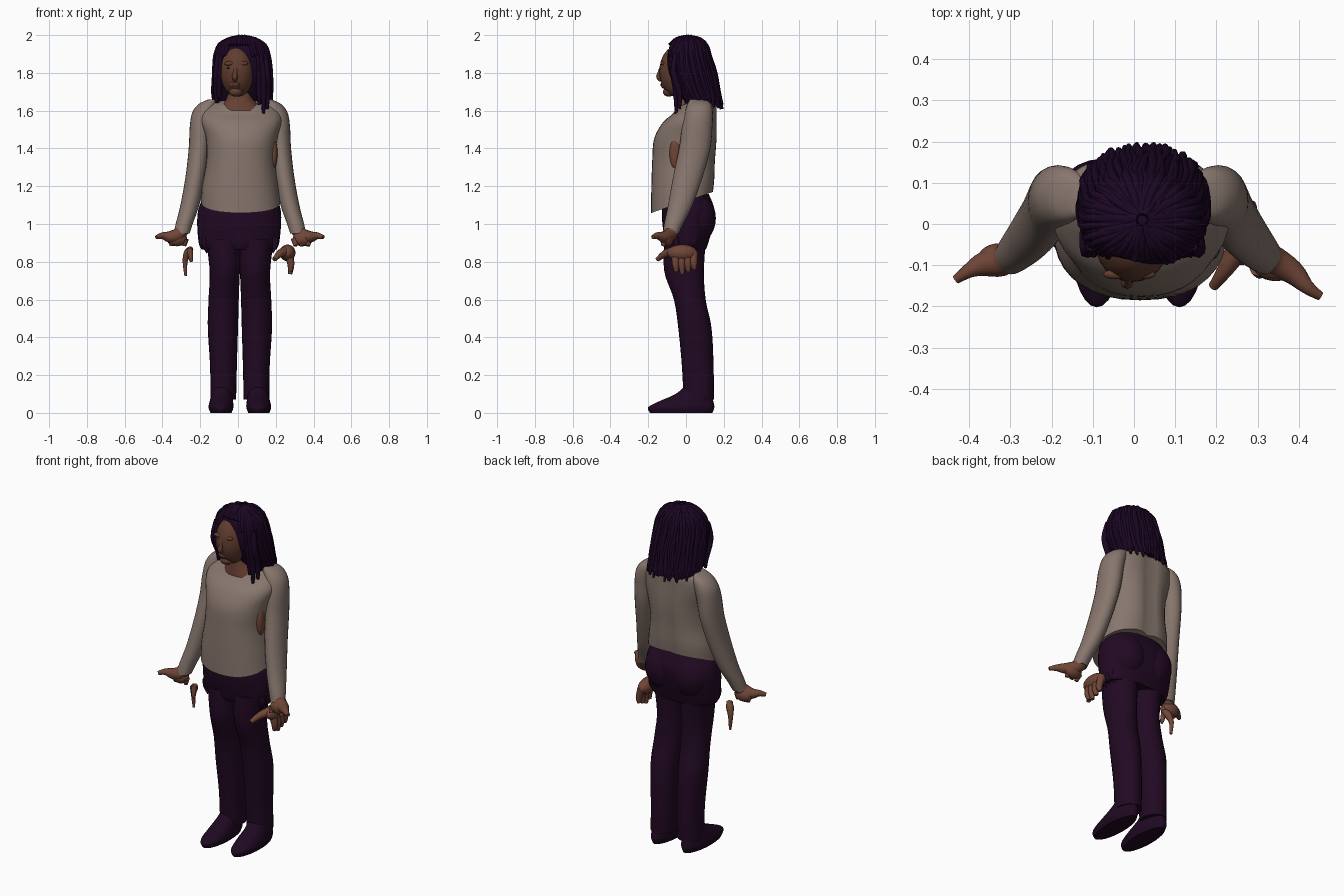
import bpy, bmesh, math, random
from mathutils import Vector

random.seed(4)
if "Cube" in bpy.data.objects:
    bpy.data.objects.remove(bpy.data.objects["Cube"])


def material(name, rgb):
    m = bpy.data.materials.new(name)
    m.use_nodes = True
    m.diffuse_color = (*rgb, 1)
    m.node_tree.nodes["Principled BSDF"].inputs["Base Color"].default_value = (*rgb, 1)
    return m


WOOL = material("beige wool", (0.24, 0.18, 0.152))
SKIN = material("brown skin", (0.162, 0.06, 0.038))
FACE = material("face skin", (0.12, 0.046, 0.028))
LIPS = material("dark lips", (0.075, 0.026, 0.018))
HAIR = material("dark plum hair", (0.011, 0.002, 0.017))
CLOTH = material("plum cloth", (0.0155, 0.0027, 0.0165))
SHOE = material("shoe plum", (0.0135, 0.0027, 0.0155))


def finish(name, bm, mat, angle=50):
    bmesh.ops.recalc_face_normals(bm, faces=bm.faces)
    me = bpy.data.meshes.new(name)
    bm.to_mesh(me)
    bm.free()
    me.materials.append(mat)
    me.polygons.foreach_set("use_smooth", [True] * len(me.polygons))
    me.set_sharp_from_angle(angle=math.radians(angle))
    ob = bpy.data.objects.new(name, me)
    bpy.context.collection.objects.link(ob)


def skin_rings(bm, rings):
    loops = [[bm.verts.new(p) for p in ring] for ring in rings]
    n = len(loops[0])
    for a, b in zip(loops, loops[1:]):
        for i in range(n):
            j = (i + 1) % n
            bm.faces.new((a[i], a[j], b[j], b[i]))
    bm.faces.new(loops[0])
    bm.faces.new(loops[-1])


def smooth_rows(rows, steps):
    """Catmull-Rom interpolation between control rows."""
    out = []
    for i in range(len(rows) - 1):
        p0, p3 = rows[max(i - 1, 0)], rows[min(i + 2, len(rows) - 1)]
        for k in range(steps):
            t = k / steps
            out.append([0.5 * (2 * b + (c - a) * t + (2 * a - 5 * b + 4 * c - d) * t * t
                               + (3 * b - a - 3 * c + d) * t ** 3)
                        for a, b, c, d in zip(p0, rows[i], rows[i + 1], p3)])
    return out + [list(rows[-1])]


def loft(name, rows, mat, n=36, steps=5, power=2.0, groove=0.0):
    """Stack of level ovals: centre x, centre y, z, x radius, y radius, tilt."""
    rows = [tuple(r) + (0,) * (6 - len(r)) for r in rows]
    rings = []
    for cx, cy, z, rx, ry, tilt in smooth_rows(rows, steps):
        ring = []
        for i in range(n):
            t = math.tau * i / n
            c, s = math.cos(t), math.sin(t)
            x = rx * math.copysign(abs(c) ** (2 / power), c)
            y = ry * math.copysign(abs(s) ** (2 / power), s)
            if s > 0:
                y -= groove * math.exp(-(x / 0.035) ** 2)
            ring.append((cx + x, cy + y, z + tilt * y))
        rings.append(ring)
    bm = bmesh.new()
    skin_rings(bm, rings)
    finish(name, bm, mat)


def tube(bm, pts, n=8, steps=3):
    """Round limb through points x, y, z, radius."""
    pts = smooth_rows(pts, steps)
    rings = []
    for i, p in enumerate(pts):
        d = Vector(pts[min(i + 1, len(pts) - 1)][:3]) - Vector(pts[max(i - 1, 0)][:3])
        u = d.orthogonal().normalized() if not rings else (u - d * (u.dot(d) / d.dot(d))).normalized()
        v = d.normalized().cross(u)
        rings.append([Vector(p[:3]) + (u * math.cos(math.tau * k / n) + v * math.sin(math.tau * k / n)) * p[3]
                      for k in range(n)])
    skin_rings(bm, rings)


def add_blob(bm, loc, rad):
    vs = bmesh.ops.create_uvsphere(bm, u_segments=24, v_segments=16, radius=1)["verts"]
    for v in vs:
        v.co = Vector(a * r + b for a, r, b in zip(v.co, rad, loc))


def blob(name, loc, rad, mat):
    bm = bmesh.new()
    add_blob(bm, loc, rad)
    finish(name, bm, mat)


# Sweater body, neck and the torn patch in its side
loft("sweater_body", [(.015, -.018, 1.115, .21, .167, .34), (.012, -.014, 1.2, .203, .17, .2),
                      (.015, -.009, 1.33, .183, .17), (.02, 0, 1.45, .19, .169),
                      (.018, .022, 1.55, .215, .146, .1), (.015, .048, 1.615, .195, .116, .25),
                      (.015, .047, 1.652, .13, .088, .35)], WOOL, power=2.25, groove=.02)
loft("neck", [(.015, .028, 1.6, .115, .09), (.01, .01, 1.66, .074, .072), (0, -.005, 1.74, .06, .06)], SKIN)
blob("side_tear", (.187, -.055, 1.375), (.022, .032, .085), SKIN)

# Trousers seat
loft("trouser_seat", [(.005, .005, .865, .198, .1), (.005, .005, .9, .213, .113), (.006, .01, 1, .222, .135),
                      (.008, .012, 1.08, .217, .138), (.01, 0, 1.16, .185, .12)], CLOTH, power=2.2)

# Mirrored limbs
for side, s, tip in (("left", 1, -.015), ("right", -1, .025)):
    def mirror(rows):
        return [(.01 + s * r[0],) + tuple(r[1:]) for r in rows]

    loft(side + "_sleeve", mirror([(.14, .062, 1.66, .025, .04), (.168, .07, 1.635, .05, .062),
                                   (.19, .068, 1.59, .062, .074), (.204, .06, 1.52, .061, .08),
                                   (.215, .046, 1.4, .056, .083), (.235, .01, 1.25, .053, .078),
                                   (.265, -.03, 1.1, .05, .065), (.295, -.065, 1, .045, .05),
                                   (.308, -.08, .95, .042, .042)]), WOOL, n=24)
    loft(side + "_trouser_leg", mirror([(.085, -.005, .92, .095, .11), (.08, -.01, .75, .08, .105),
                                        (.086, .02, .6, .08, .084), (.09, .047, .45, .08, .088),
                                        (.087, .062, .25, .071, .084), (.088, .067, .07, .068, .08)]), CLOTH, n=24)
    blob(side + "_seat_curve", (.01 + s * .088, .05, 1.03), (.115, .108, .135), CLOTH)
    loft(side + "_shoe", mirror([(.1, -.025, 0, .056, .165), (.1, -.025, .03, .066, .175),
                                 (.098, 0, .06, .062, .145), (.096, .04, .1, .055, .095),
                                 (.09, .06, .14, .05, .07)]), SHOE, n=28)

    # Ragged cloth below the hip
    bm = bmesh.new()
    for k in range(4):
        y = -.05 + .03 * k
        tube(bm, mirror([(.185, y, .93, .02), (.185, y, .89, .016), (.175 - .01 * k, y, .845, .002)]))
    finish(side + "_hip_rags", bm, CLOTH)

    # Open hand reaching outwards
    bm = bmesh.new()
    tube(bm, mirror([(.3, -.07, .975, .035), (.33, -.09, .94, .037), (.375, -.11 + tip / 2, .932, .03),
                     (.41, -.138 + tip, .938, .018), (.442, -.16 + tip, .93, .011)]), 12)
    add_blob(bm, (.01 + s * .334, -.095 + tip / 2, .922), (.054, .036, .04))
    for k in range(3):
        tube(bm, mirror([(.29 + .036 * k, -.1 + tip / 2, .92, .02), (.295 + .033 * k, -.108 + tip, .884, .011)]))
    finish(side + "_hand", bm, SKIN)

# Lower left hand with hanging fingers and a thumb
bm = bmesh.new()
add_blob(bm, (.262, -.02, .847), (.042, .08, .044))
for k in range(4):
    y = -.055 + .032 * k
    tube(bm, [(.265, y, .85, .022), (.28, y, .79, .019), (.276, y + .004, .735 + .012 * abs(k - 1), .011)])
tube(bm, [(.255, -.055, .855, .03), (.222, -.11, .843, .02), (.192, -.152, .812, .012)])
finish("lower_left_hand", bm, SKIN)

# Lower right fingers
bm = bmesh.new()
tube(bm, [(-.245, -.05, .872, .012), (-.265, -.035, .85, .022), (-.28, -.02, .8, .014), (-.277, -.02, .725, .007)])
tube(bm, [(-.255, -.05, .87, .016), (-.25, -.06, .82, .012), (-.246, -.06, .8, .007)])
finish("lower_right_fingers", bm, SKIN)

# Head and face
blob("face", (-.004, -.046, 1.808), (.09, .095, .136), FACE)
bm = bmesh.new()
tube(bm, [(-.012, -.128, 1.84, .008), (-.015, -.14, 1.8, .011), (-.017, -.143, 1.778, .015), (-.016, -.13, 1.762, .012)])
for dx in (-.036, .034):
    add_blob(bm, (dx - .01, -.122, 1.85), (.028, .012, .012))
add_blob(bm, (-.012, -.092, 1.7), (.036, .03, .026))
add_blob(bm, (-.014, -.115, 1.738), (.034, .018, .022))
finish("nose_brow_and_chin", bm, FACE)
blob("lips", (-.014, -.129, 1.736), (.024, .007, .009), LIPS)
for name, dx in (("left_eye", .032), ("right_eye", -.036)):
    blob(name, (dx - .01, -.124, 1.826), (.015, .006, .005), LIPS)

# Hair shell, with rope-like locks laid over it
shell = [(.02, .01, 1.988, .012, .012), (.02, .01, 1.975, .07, .062), (.02, .012, 1.945, .115, .095),
         (.02, .012, 1.89, .138, .112), (.021, .027, 1.8, .146, .126), (.022, .06, 1.7, .148, .11),
         (.022, .082, 1.65, .145, .1)]
loft("hair_shell", shell, HAIR)
bm = bmesh.new()
for i in range(76):
    t = math.tau * (i + random.uniform(-.3, .3)) / 76
    off = abs((math.degrees(t) - 262 + 180) % 360 - 180)
    rows = shell if off > 46 else shell[:4 if off > 28 else 3]
    swell = random.uniform(.98, 1.06)
    pts = [(cx + rx * swell * math.cos(t + random.uniform(-.06, .06)), cy + ry * swell * math.sin(t),
            z + random.uniform(-.004, .004), random.uniform(.009, .013)) for cx, cy, z, rx, ry in rows]
    if len(rows) == len(shell):
        x, y, z, r = pts[-1]
        pts.append((x + .004 * math.cos(t), y + .012 * math.sin(t), z - random.uniform(.0, .04), .005))
    tube(bm, pts, 6)
# Front locks framing the face and resting on the shoulder
for x, y, end in ((.112, -.05, 1.63), (.135, -.052, 1.585), (.155, -.035, 1.61), (-.1, -.03, 1.665), (-.115, -.02, 1.645)):
    tube(bm, [(x * .92, -.055, 1.9, .012), (x, -.066, 1.8, .017), (x, y, 1.7, .017), (x, y, end, .008)], 6)
finish("hair_locks", bm, HAIR, 70)
